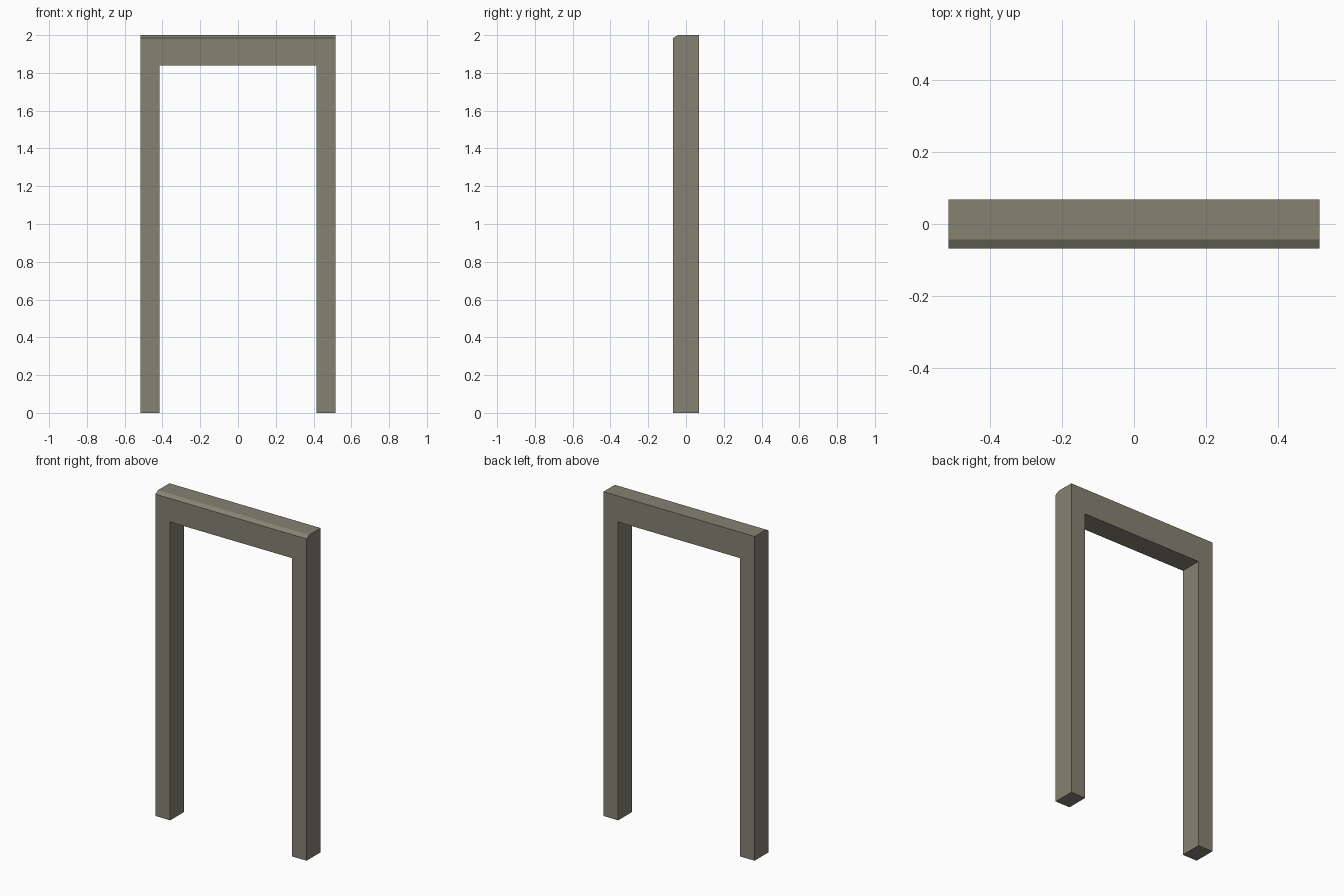
import bpy, bmesh

if "Cube" in bpy.data.objects:
    bpy.data.objects.remove(bpy.data.objects["Cube"])

W, INNER, D = 0.516, 0.415, 0.068     # half widths and half depth
TOP, LINTEL = 2.0, 1.84
CH_Y, CH_Z = 0.025, 0.015             # chamfer on the front top edge

mat = bpy.data.materials.new("weathered grey wood")
mat.diffuse_color = (0.235, 0.225, 0.17, 1)
mat.use_nodes = True
mat.node_tree.nodes["Principled BSDF"].inputs["Base Color"].default_value = mat.diffuse_color

# Door frame: U-shaped profile extruded front to back
bm = bmesh.new()
half = [(INNER, LINTEL), (INNER, 0), (W, 0), (W, TOP)]
outline = half + [(-x, z) for x, z in reversed(half)]
face = bm.faces.new([bm.verts.new((x, -D, z)) for x, z in outline])
ext = bmesh.ops.extrude_face_region(bm, geom=[face])
for v in ext["geom"]:
    if isinstance(v, bmesh.types.BMVert):
        v.co.y = D

# Sloped chamfer: slice off the front top edge
bmesh.ops.bisect_plane(bm, geom=bm.verts[:] + bm.edges[:] + bm.faces[:],
                       plane_co=(0, -D, TOP - CH_Z), plane_no=(0, -CH_Z, CH_Y),
                       clear_outer=True)
bmesh.ops.holes_fill(bm, edges=[e for e in bm.edges if e.is_boundary], sides=0)
bmesh.ops.recalc_face_normals(bm, faces=bm.faces[:])

mesh = bpy.data.meshes.new("door_frame")
bm.to_mesh(mesh)
bm.free()
mesh.materials.append(mat)
bpy.context.collection.objects.link(bpy.data.objects.new("door_frame", mesh))
